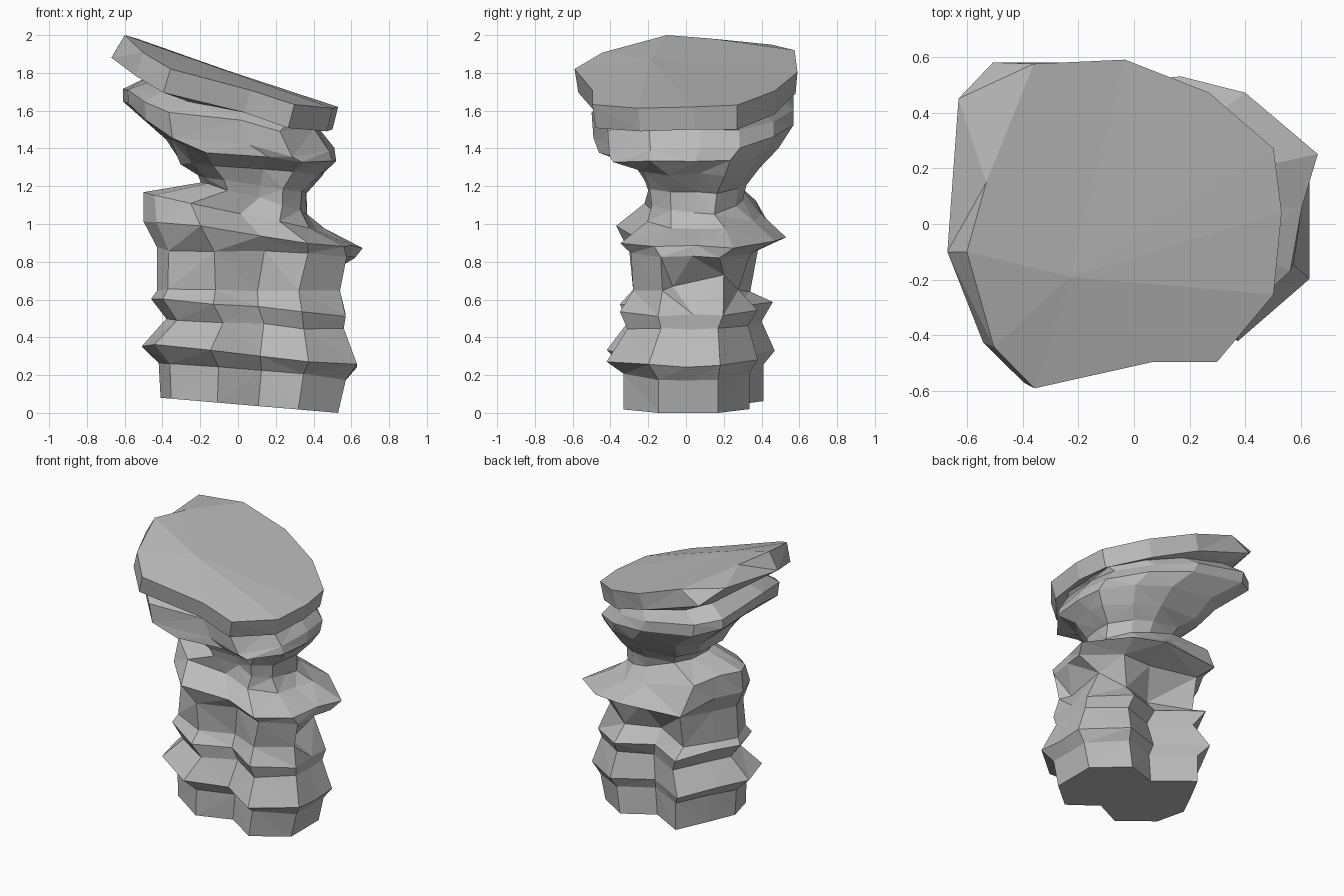
import bpy, bmesh, random
from mathutils import Vector

random.seed(4)
cube = bpy.data.objects.get("Cube")
if cube:
    bpy.data.objects.remove(cube, do_unlink=True)

# Outlines as fractions of a bounding box, counter-clockwise
BASE = [(1, -.5), (1, -.05), (1, .35), (.5, .8), (0, .55), (-.56, 1),
        (-.82, .4), (-1, -.05), (-.88, -.6), (-.36, -1), (.1, -.68), (.55, -1)]
SHOULDER = [(.83, -.55), (.9, -.05), (1, .38), (.55, .87), (.15, 1), (-.63, .9),
            (-.82, .35), (-1, -.05), (-.88, -.45), (-.48, -1), (.07, -.8), (.5, -.95)]
CAP = [(.95, -.43), (1, .07), (.95, .46), (.55, .8), (.03, 1), (-.72, 1),
       (-1, .77), (-.95, -.17), (-.78, -.75), (-.53, -1), (.2, -.84), (.6, -.84)]

# Layers: x left edge, x right edge, y front, y back, z at left, z at right, front dip
LAYERS = [
    (-.41, .53, -.33, .41, .08, 0, 0),
    (-.42, .57, -.33, .41, .27, .18, 0),
    (-.51, .63, -.42, .47, .36, .25, 0),
    (-.38, .56, -.31, .40, .50, .44, 0),
    (-.46, .57, -.35, .46, .61, .52, 0),
    (-.43, .54, -.28, .34, .65, .65, 0),
    (-.43, .62, -.30, .40, .87, .83, 0),
    (-.50, .66, -.37, .53, 1.02, .87, 0),
    (-.50, .46, -.22, .40, 1.17, .97, 0),
    (-.20, .37, -.20, .30, 1.22, 1.06, 0),
    (-.22, .37, -.22, .32, 1.26, 1.17, 0),
    (-.32, .46, -.27, .39, 1.32, 1.26, 0),
    (-.38, .52, -.46, .49, 1.45, 1.34, .05),
    (-.61, .51, -.49, .57, 1.64, 1.40, .12),
    (-.61, .43, -.50, .57, 1.71, 1.50, .06),
    (-.48, .45, -.43, .50, 1.77, 1.52, .06),
    (-.67, .50, -.57, .58, 1.89, 1.50, .1),
    (-.63, .53, -.59, .59, 2.0, 1.62, .09),
]

# Chipped corners: (layer, corner) moved to a point of its own
CHIPS = {
    (5, 1): (.48, -.07, .67),
    (5, 2): (.47, .2, .73),
    (7, 5): (-.29, .48, .93),
    (16, 6): (-.63, .45, 1.95),
    (16, 7): (-.67, -.1, 1.88),
    (17, 5): (-.36, .575, 1.92),
    (17, 6): (-.53, .15, 1.98),
    (17, 7): (-.6, -.1, 2.0),
}


def outline(i):
    """The outline turns from base to shoulder to cap up the pillar."""
    if i < 8:
        low, high, t = BASE, SHOULDER, max(0, (i - 5) / 2)
    else:
        low, high, t = SHOULDER, CAP, min(1, (i - 8) / 4)
    return [Vector(a).lerp(Vector(b), t) for a, b in zip(low, high)]


def make_ring(bm, i, rough):
    """One tilted, slightly rough layer edge."""
    left, right, front, back, zl, zr, dip = LAYERS[i]
    ring = []
    for j, p in enumerate(outline(i)):
        x = (left + right) / 2 + p.x * (right - left) / 2
        y = (front + back) / 2 + p.y * (back - front) / 2
        z = (zl + zr) / 2 + p.x * (zr - zl) / 2 - dip * min(0, p.y) ** 2
        z += random.uniform(-rough, rough)
        ring.append(bm.verts.new(CHIPS.get((i, j), (x, y, z))))
    return ring


# Rock pillar: bridge the layers
bm = bmesh.new()
last = len(LAYERS) - 1
rings = [make_ring(bm, i, 0 if i in (0, last) else .01) for i in range(last + 1)]
count = len(BASE)
for low, high in zip(rings, rings[1:]):
    for j in range(count):
        k = (j + 1) % count
        bm.faces.new((low[j], low[k], high[k], high[j]))

# Flat underside, and a top creased around an off-centre point
bm.faces.new(rings[0][::-1])
crease = bm.verts.new((-.23, -.19, 1.87))
for j in range(count):
    bm.faces.new((rings[-1][j], rings[-1][(j + 1) % count], crease))
bmesh.ops.triangulate(bm, faces=bm.faces[:])
bmesh.ops.recalc_face_normals(bm, faces=bm.faces[:])

mesh = bpy.data.meshes.new("rock_pillar")
bm.to_mesh(mesh)
bm.free()
rock = bpy.data.objects.new("rock_pillar", mesh)
bpy.context.collection.objects.link(rock)

# Plain stone colour
stone = bpy.data.materials.new("grey_stone")
stone.use_nodes = True
colour = (.5, .5, .5, 1)
stone.diffuse_color = colour
stone.node_tree.nodes["Principled BSDF"].inputs["Base Color"].default_value = colour
mesh.materials.append(stone)
